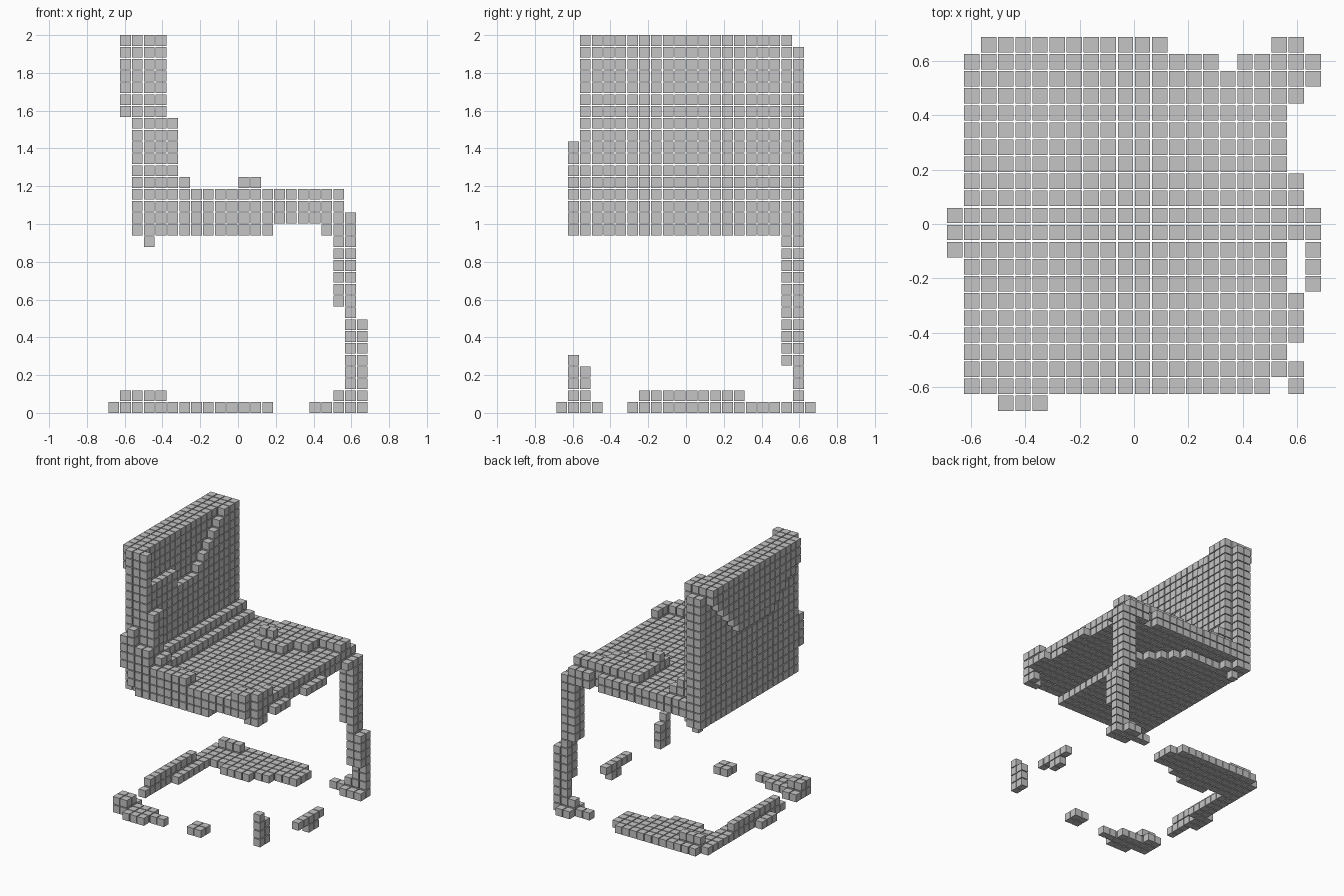
import bpy
import bmesh
from mathutils import Matrix

if "Cube" in bpy.data.objects:
    bpy.data.objects.remove(bpy.data.objects["Cube"], do_unlink=True)

PITCH = 2 / 31.9          # spacing of the block grid
SIZE = PITCH * 0.9        # each block leaves a thin gap
MIDDLE = 10.5             # grid centre in x and y

grey = bpy.data.materials.new("block_grey")
grey.use_nodes = True
colour = (0.56, 0.56, 0.56, 1)
grey.diffuse_color = colour
grey.node_tree.nodes["Principled BSDF"].inputs["Base Color"].default_value = colour

used = set()


def box(i0, i1, j0, j1, k0, k1):
    """All grid cells in an inclusive range."""
    return {(i, j, k) for i in range(i0, i1 + 1)
            for j in range(j0, j1 + 1) for k in range(k0, k1 + 1)}


def union(*boxes):
    return set().union(*(box(*b) for b in boxes))


def build(name, cells):
    """One object made of separate small cubes."""
    cells = cells - used
    used.update(cells)
    bm = bmesh.new()
    for i, j, k in sorted(cells):
        place = ((i - MIDDLE) * PITCH, (j - MIDDLE) * PITCH, k * PITCH + SIZE / 2)
        bmesh.ops.create_cube(bm, size=SIZE, matrix=Matrix.Translation(place))
    mesh = bpy.data.meshes.new(name)
    bm.to_mesh(mesh)
    bm.free()
    mesh.materials.append(grey)
    obj = bpy.data.objects.new(name, mesh)
    bpy.context.collection.objects.link(obj)


# Backrest: the upper middle is stepped outward by one block
def outer_step(j):
    return 25 + max(0, (8 - j) * 0.7, j - 14)


def inner_step(j):
    return 28 if j < 8 else 26 + max(0, (j - 11) * 0.85)


def in_backrest(cell):
    i, j, k = cell
    if i == 1:
        return 3 <= j <= 19 and k >= outer_step(j)
    if i == 4:
        return j <= 19 and (k < inner_step(j) or j in (2, 19))
    return j < 20 or k < 31


backrest = {c for c in box(1, 4, 2, 20, 15, 31) if in_backrest(c)}
backrest |= union(
    (5, 5, 2, 19, 19, 19),      # foot of the inner face
    (6, 6, 2, 3, 19, 19),
    (5, 5, 2, 3, 20, 24),       # thicker front edge
    (2, 2, 1, 1, 18, 21),
    (3, 3, 1, 1, 16, 22),
    (4, 5, 1, 1, 15, 20),
    (3, 3, 19, 19, 14, 14))     # hanging nub
build("backrest", backrest)

# Seat: slab with a partial lower layer and raised borders
seat = union(
    (4, 18, 1, 1, 16, 17),
    (2, 19, 2, 19, 16, 17),
    (4, 15, 20, 20, 16, 17),
    (17, 19, 20, 20, 16, 17),
    (4, 6, 1, 19, 18, 18),
    (7, 10, 1, 2, 18, 18),
    (17, 18, 1, 2, 18, 18),
    (19, 19, 2, 4, 18, 18),
    (11, 14, 14, 19, 18, 18),
    (15, 16, 16, 19, 18, 18),
    (17, 19, 18, 19, 18, 18),
    (11, 12, 15, 15, 19, 19))
seat |= {c for c in box(2, 13, 1, 18, 15, 15)
         if c[0] + c[1] <= 27 and c not in box(2, 3, 1, 1, 15, 15)}
build("seat", seat)

# Ragged fringe on the open edge of the seat
build("seat_fringe", union(
    (18, 19, 2, 2, 15, 15),
    (19, 19, 3, 3, 15, 15),
    (20, 20, 4, 6, 16, 16),
    (20, 20, 10, 13, 16, 16),
    (20, 20, 18, 18, 16, 16)))

# The one full leg, with its foot
build("rear_leg", union(
    (19, 20, 19, 20, 9, 15),
    (20, 20, 19, 20, 16, 16),
    (20, 20, 19, 20, 8, 8),
    (20, 21, 19, 20, 4, 7),
    (20, 21, 20, 20, 1, 3)))
build("rear_leg_foot", union(
    (17, 21, 20, 20, 0, 0),
    (19, 20, 21, 21, 0, 0),
    (19, 21, 19, 19, 0, 0),
    (19, 19, 20, 20, 1, 1)))

# Remains of the other leg and of the floor frame
build("front_leg_stump", union(
    (20, 20, 1, 1, 1, 4),
    (20, 20, 2, 2, 1, 3)))
build("side_floor_rail", union(
    (21, 21, 9, 10, 0, 0),
    (21, 21, 7, 11, 1, 1)))
build("front_floor_block", box(11, 12, 1, 2, 0, 0))
build("front_corner_foot", union(
    (1, 7, 1, 1, 0, 0),
    (1, 5, 2, 2, 0, 0),
    (1, 2, 3, 3, 0, 0),
    (3, 5, 0, 0, 0, 0),
    (1, 2, 1, 2, 1, 1)))
build("back_floor_rail", union(
    (2, 12, 21, 21, 0, 0),
    (1, 13, 18, 20, 0, 0),
    (1, 10, 17, 17, 0, 0),
    (5, 8, 16, 16, 0, 0),
    (2, 4, 20, 20, 1, 1)))
build("backrest_floor_rail", union(
    (1, 1, 6, 16, 0, 0),
    (0, 0, 9, 11, 0, 0),
    (2, 2, 11, 16, 0, 0),
    (1, 1, 7, 15, 1, 1)))
